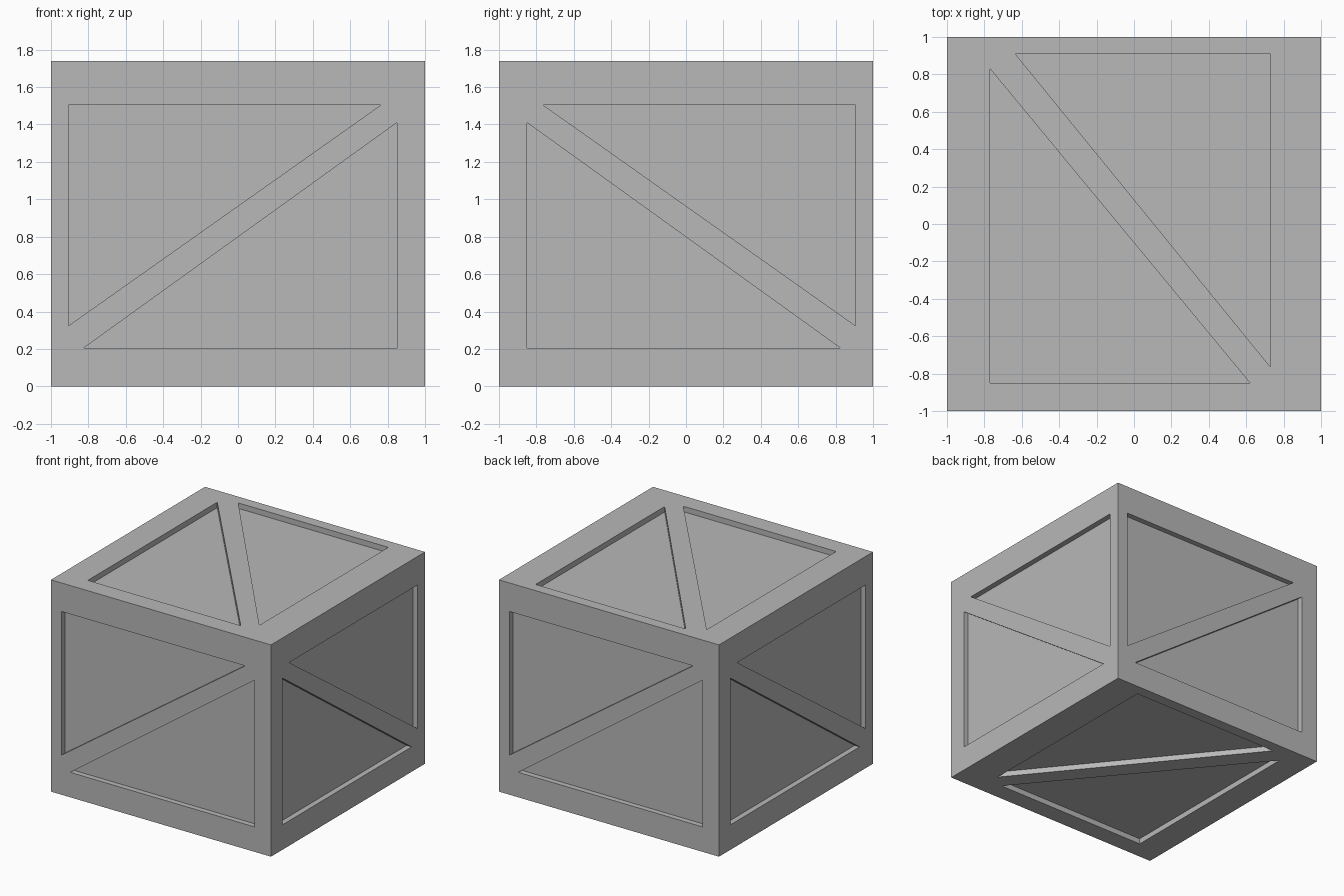
import bpy, bmesh
from math import pi
from mathutils import Matrix, Vector

if "Cube" in bpy.data.objects:
    bpy.data.objects.remove(bpy.data.objects["Cube"], do_unlink=True)

HEIGHT = 1.74
DEPTH = 0.045   # recess depth
OVER = 0.05     # cutter overshoot outside the block

grey = bpy.data.materials.new("plain grey")
grey.use_nodes = True
colour = (0.48, 0.48, 0.48, 1)
grey.diffuse_color = colour
grey.node_tree.nodes["Principled BSDF"].inputs["Base Color"].default_value = colour


def make_object(name, bm):
    bmesh.ops.recalc_face_normals(bm, faces=bm.faces)
    mesh = bpy.data.meshes.new(name)
    bm.to_mesh(mesh)
    bm.free()
    mesh.materials.append(grey)
    obj = bpy.data.objects.new(name, mesh)
    bpy.context.collection.objects.link(obj)
    return obj


def add_prism(bm, points, matrix):
    """Triangular prism, from outside the face down to the recess floor."""
    floor = bm.faces.new([bm.verts.new(matrix @ Vector((u, v, -DEPTH))) for u, v in points])
    top = bmesh.ops.extrude_face_region(bm, geom=[floor], use_keep_orig=True)["geom"]
    shift = matrix.to_3x3() @ Vector((0, 0, DEPTH + OVER))
    bmesh.ops.translate(bm, vec=shift, verts=[g for g in top if isinstance(g, bmesh.types.BMVert)])


# Solid block
bm = bmesh.new()
bmesh.ops.create_cube(bm, size=1, matrix=Matrix.Translation((0, 0, HEIGHT / 2)) @ Matrix.Diagonal((2, 2, HEIGHT, 1)))
crate = make_object("crate_block", bm)

# Triangle pairs, either side of a diagonal brace
front_panels = [[(-0.905, 1.505), (0.765, 1.505), (-0.905, 0.325)],
                [(0.85, 1.41), (0.85, 0.205), (-0.825, 0.205)]]
side_panels = [[(-u, v) for u, v in tri] for tri in front_panels]
cap_panels = [[(-0.635, 0.91), (0.73, 0.91), (0.73, -0.765)],
              [(-0.77, 0.83), (0.62, -0.85), (-0.77, -0.85)]]

bm = bmesh.new()
upright = Matrix.Translation((0, -1, 0)) @ Matrix.Rotation(pi / 2, 4, "X")
for quarter in range(4):
    turned = Matrix.Rotation(quarter * pi / 2, 4, "Z") @ upright
    for tri in (side_panels if quarter % 2 else front_panels):
        add_prism(bm, tri, turned)
for tri in cap_panels:
    add_prism(bm, tri, Matrix.Translation((0, 0, HEIGHT)))
    add_prism(bm, tri, Matrix.Diagonal((1, 1, -1, 1)))
cutter = make_object("recess_cutter", bm)
cutter.hide_render = True

# Cut the recesses and drop the cutter
cut = crate.modifiers.new("recesses", "BOOLEAN")
cut.operation = "DIFFERENCE"
cut.solver = "EXACT"
cut.object = cutter
bpy.context.view_layer.objects.active = crate
bpy.ops.object.modifier_apply(modifier=cut.name)
bpy.data.objects.remove(cutter, do_unlink=True)
